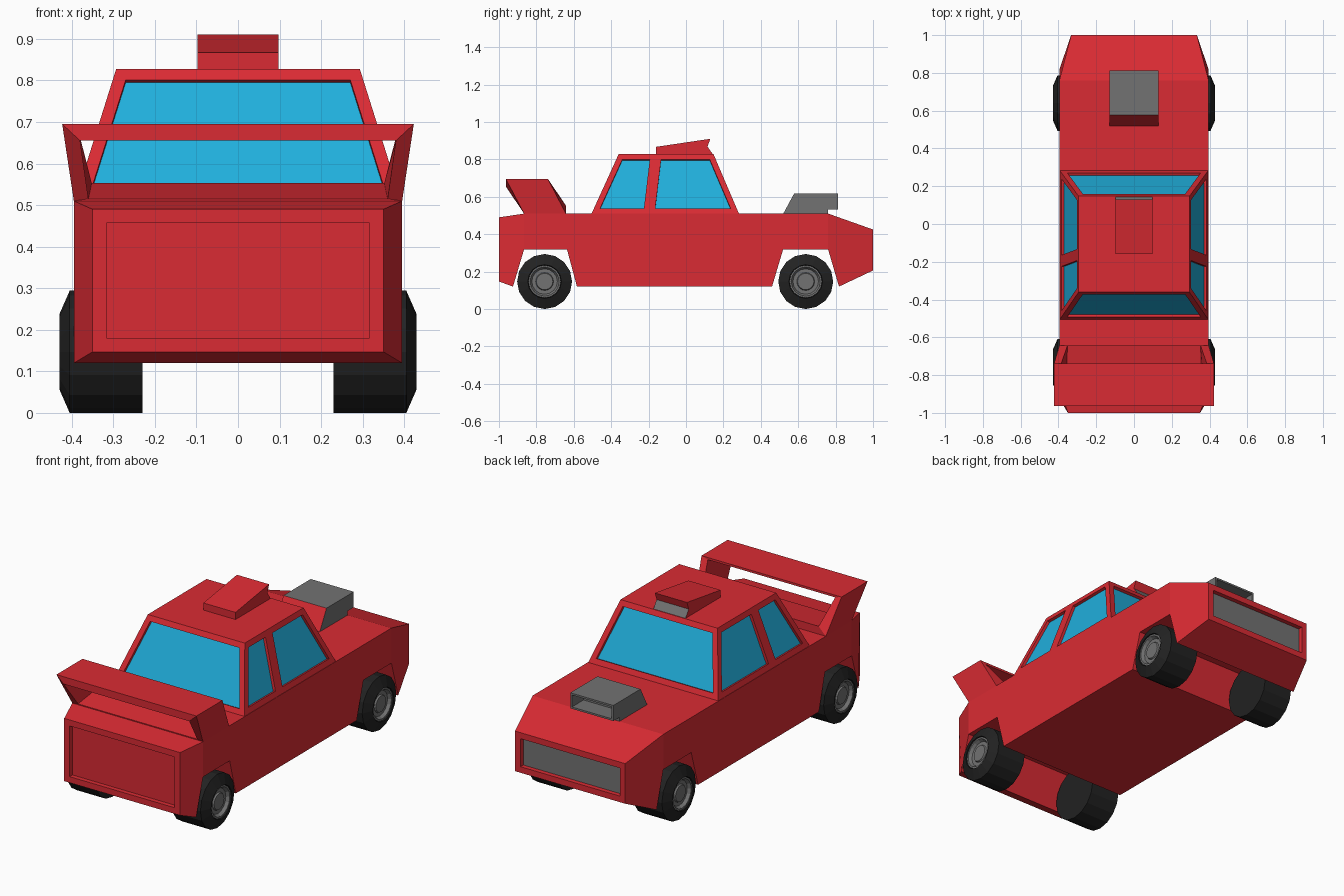
import bpy, bmesh, math

if "Cube" in bpy.data.objects:
    bpy.data.objects.remove(bpy.data.objects["Cube"])


def material(name, rgb):
    m = bpy.data.materials.new(name)
    m.diffuse_color = (*rgb, 1)
    m.use_nodes = True
    m.node_tree.nodes["Principled BSDF"].inputs["Base Color"].default_value = m.diffuse_color
    return m


RED = material("red_paint", (0.7, 0.024, 0.033))
BLUE = material("blue_glass", (0.015, 0.43, 0.72))
BLACK = material("tyre_black", (0.016, 0.016, 0.016))
GREY = material("grey_metal", (0.17, 0.17, 0.17))


def finish(name, bm, mats):
    bmesh.ops.recalc_face_normals(bm, faces=bm.faces[:])
    me = bpy.data.meshes.new(name)
    bm.to_mesh(me)
    bm.free()
    for m in mats:
        me.materials.append(m)
    ob = bpy.data.objects.new(name, me)
    bpy.context.collection.objects.link(ob)
    return ob


def prism(profile, widths, sides=None):
    """Side profile (y, z) spanned between -width and +width; strip face i joins point i to i+1."""
    n = len(profile)
    if not isinstance(widths, list):
        widths = [widths] * n
    bm = bmesh.new()
    lr = [[bm.verts.new((s * w, y, z)) for (y, z), w in zip(profile, widths)] for s in (-1, 1)]
    strip = [bm.faces.new((lr[0][i], lr[0][(i + 1) % n], lr[1][(i + 1) % n], lr[1][i]))
             for i in range(n)]
    for v in lr:
        for poly in sides or [range(n)]:
            bm.faces.new([v[i] for i in poly])
    bmesh.ops.recalc_face_normals(bm, faces=bm.faces[:])
    return bm, strip


def recess(bm, face, margin, depth, mat):
    bmesh.ops.inset_individual(bm, faces=[face], thickness=margin, use_even_offset=True)
    bmesh.ops.inset_individual(bm, faces=[face], thickness=0.0, depth=-depth)
    face.material_index = mat


# Body: side profile with both wheel arches, narrowed at each end
body = [(-1, .147), (-.925, .12), (-.866, .318), (-.636, .318), (-.583, .12),
        (.46, .12), (.519, .318), (.76, .318), (.818, .12), (1, .206),
        (1, .425), (.76, .51), (-.866, .51), (-1, .49)]
widths = [{-1: .35, 1: .333}.get(y, .395) for y, z in body]
bm, strip = prism(body, widths, [(0, 1, 2, 12, 13), (2, 3, 4, 5, 6, 7, 11, 12), (7, 8, 9, 10, 11)])
recess(bm, strip[13], .033, .025, 0)
recess(bm, strip[9], .033, .025, 1)
finish("body", bm, [RED, GREY])

# Cabin: tapered box, sides split at the pillar, every pane recessed
bm = bmesh.new()
low, high = (-.505, -.198, .283), (-.36, -.16, .147)
rows = []
for s in (-1, 1):
    rows.append(([bm.verts.new((s * .393, y, .51)) for y in low],
                 [bm.verts.new((s * .293, y, .828)) for y in high]))
(lb, lt), (rb, rt) = rows
panes = [bm.faces.new((b[i], b[i + 1], t[i + 1], t[i])) for b, t in rows for i in (0, 1)]
panes += [bm.faces.new((lb[i], rb[i], rt[i], lt[i])) for i in (0, 2)]
bm.faces.new(lt + rt[::-1])
bm.faces.new(lb + rb[::-1])
bmesh.ops.recalc_face_normals(bm, faces=bm.faces[:])
for f in panes:
    recess(bm, f, .03, .015, 1)
finish("cabin", bm, [RED, BLUE])

# Roof scoop
bm, strip = prism([(-.16, .825), (-.16, .867), (.13, .91), (.115, .868), (.145, .825)], .097)
strip[3].material_index = 1
finish("roof_scoop", bm, [RED, GREY])

# Hood scoop with hollow mouth
bm, strip = prism([(.519, .508), (.578, .617), (.813, .617), (.813, .532), (.76, .532), (.76, .508)], .13)
strip[0].material_index = 1
recess(bm, strip[2], .01, .1, 0)
finish("hood_scoop", bm, [GREY, RED])

# Spoiler: flared frame, loops given as top (x, y, z) and bottom (x, y, z)
loops = [((.423, -.963, .695), (.395, -.866, .51)),
         ((.38, -.963, .655), (.36, -.866, .515)),
         ((.385, -.738, .683), (.352, -.642, .553)),
         ((.423, -.738, .695), (.395, -.642, .51))]
bm = bmesh.new()
rings = []
for (tx, ty, tz), (bx, by, bz) in loops:
    rings.append([bm.verts.new(c) for c in
                  ((-tx, ty, tz), (tx, ty, tz), (bx, by, bz), (-bx, by, bz))])
for k in range(4):
    a, b = rings[k], rings[(k + 1) % 4]
    for i in range(4):
        j = (i + 1) % 4
        bm.faces.new((a[i], a[j], b[j], b[i]))
finish("spoiler", bm, [RED])


# Wheels: lathe of (x, radius) around the axle, tyre first and then rim
def lathe(name, profile, side, y, mat, sides=16):
    bm = bmesh.new()
    rings = []
    for x, r in profile:
        rings.append([bm.verts.new((side * x, y + r * math.sin(2 * math.pi * i / sides),
                                    .147 + r * math.cos(2 * math.pi * i / sides)))
                      for i in range(sides)])
    for a, b in zip(rings, rings[1:]):
        for i in range(sides):
            j = (i + 1) % sides
            bm.faces.new((a[i], a[j], b[j], b[i]))
    bm.faces.new(rings[0])
    bm.faces.new(rings[-1])
    finish(name, bm, [mat])


TYRE = [(.23, .147), (.405, .147), (.43, .09), (.4, .085)]
RIM = [(.39, .087), (.425, .087), (.425, .078), (.408, .068), (.408, .048), (.416, .044)]
for side, s_name in ((-1, "left"), (1, "right")):
    for y, e_name in ((-.756, "rear"), (.64, "front")):
        lathe(f"{e_name}_{s_name}_tyre", TYRE, side, y, BLACK)
        lathe(f"{e_name}_{s_name}_rim", RIM, side, y, GREY)
